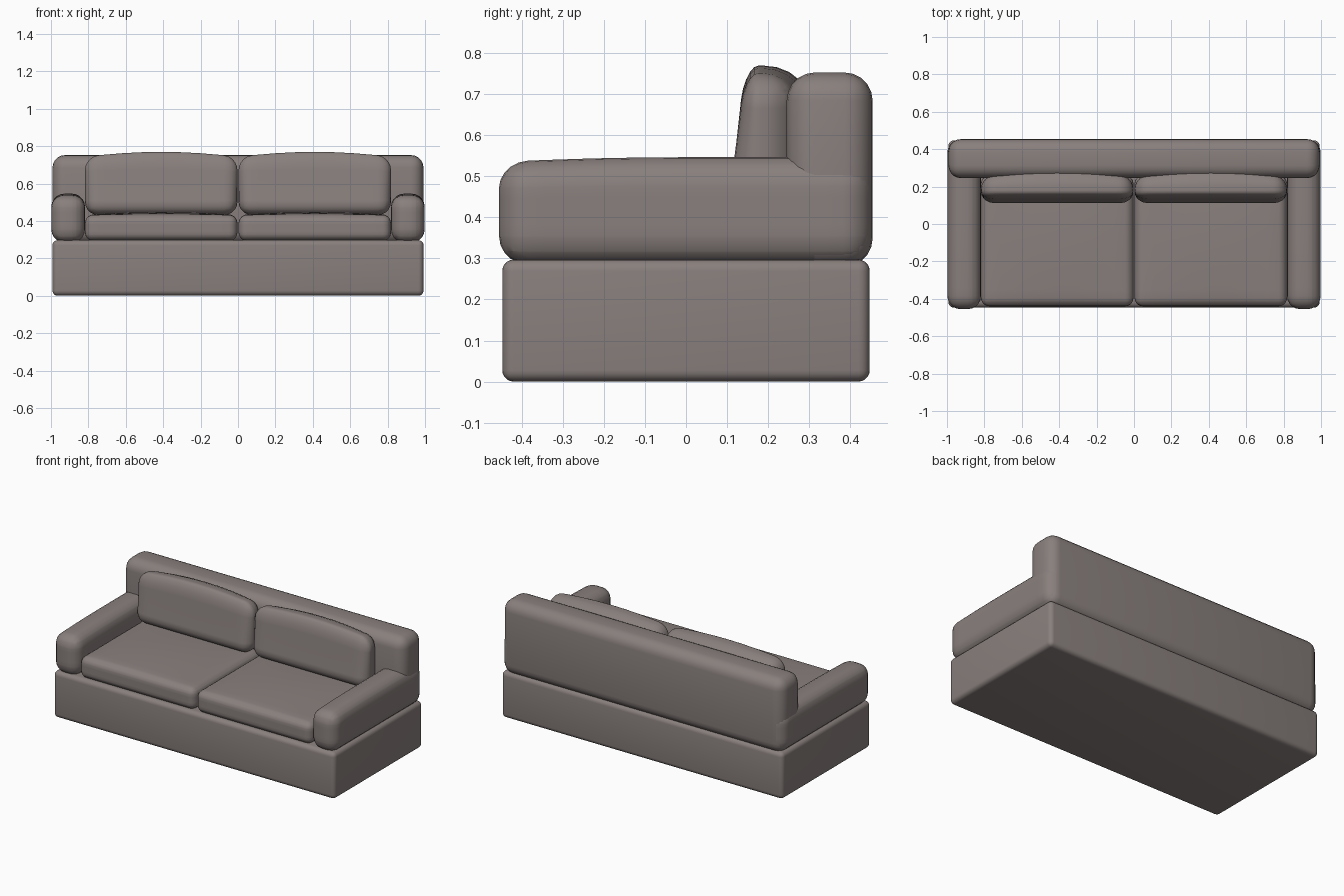
import bpy, bmesh
from mathutils import Vector

cube = bpy.data.objects.get("Cube")
if cube:
    bpy.data.objects.remove(cube, do_unlink=True)

# One upholstery colour
fabric = bpy.data.materials.new("taupe fabric")
fabric.use_nodes = True
colour = (0.25, 0.215, 0.205, 1)
fabric.diffuse_color = colour
fabric.node_tree.nodes["Principled BSDF"].inputs["Base Color"].default_value = colour


def padded_block(name, low, high, radius, shape=None, cuts=8):
    """Rounded box between two corners; shape(co, u) bends it, u runs -1..1 on each axis."""
    low, high = Vector(low), Vector(high)
    mid, half = (low + high) / 2, (high - low) / 2
    bm = bmesh.new()
    bmesh.ops.create_cube(bm, size=2)
    for v in bm.verts:
        v.co = mid + Vector(a * b for a, b in zip(v.co, half))
    bmesh.ops.bevel(bm, geom=bm.edges[:], offset=radius, segments=5,
                    profile=0.5, affect='EDGES', clamp_overlap=True)
    if shape:
        # Slice the block so that the padding can curve
        for axis in range(3):
            normal = Vector((0, 0, 0))
            normal[axis] = 1
            for i in range(1, cuts):
                point = low.lerp(high, i / cuts)
                bmesh.ops.bisect_plane(bm, geom=bm.verts[:] + bm.edges[:] + bm.faces[:],
                                       plane_co=point, plane_no=normal, dist=1e-5)
        for v in bm.verts:
            u = Vector((v.co[i] - mid[i]) / half[i] for i in range(3))
            shape(v.co, u)
    mesh = bpy.data.meshes.new(name)
    bm.to_mesh(mesh)
    bm.free()
    mesh.materials.append(fabric)
    obj = bpy.data.objects.new(name, mesh)
    bpy.context.collection.objects.link(obj)
    bpy.ops.object.select_all(action='DESELECT')
    obj.select_set(True)
    bpy.context.view_layer.objects.active = obj
    bpy.ops.object.shade_smooth_by_angle(angle=0.7)
    return obj


def arm_shape(co, u):
    # Top dips slightly towards the front
    if u.z > 0:
        co.z -= 0.012 * u.z * max(0, -u.y) ** 2


def seat_shape(co, u):
    # Crowned top
    if u.z > 0:
        co.z += 0.015 * u.z * (1 - u.x ** 2) * (1 - u.y ** 2)


def pillow_shape(co, u):
    # Arched top, bowed back, thinner and leaning towards the top
    if u.z > 0:
        co.z += 0.027 * u.z * (1 - u.x ** 2)
    if u.y > 0:
        co.y += 0.04 * u.y * (1 - u.x ** 2)
    else:
        co.y += 0.025 * -u.y * (u.z + 1) * 0.8


# Base and back
padded_block("base", (-0.992, -0.447, 0), (0.992, 0.447, 0.297), 0.028)
padded_block("backrest", (-0.992, 0.245, 0.28), (0.992, 0.454, 0.752), 0.068)

# Arms and cushions, one of each per side
for side, s in (("left", 1), ("right", -1)):
    def span(a, b):
        return sorted((s * a, s * b))

    x0, x1 = span(0.818, 0.998)
    padded_block(side + "_arm", (x0, -0.455, 0.285), (x1, 0.452, 0.546), 0.07, arm_shape)
    x0, x1 = span(0.003, 0.818)
    padded_block(side + "_seat_cushion", (x0, -0.44, 0.293), (x1, 0.26, 0.432), 0.045, seat_shape)
    padded_block(side + "_back_cushion", (x0, 0.103, 0.432), (x1, 0.255, 0.742), 0.07, pillow_shape)
